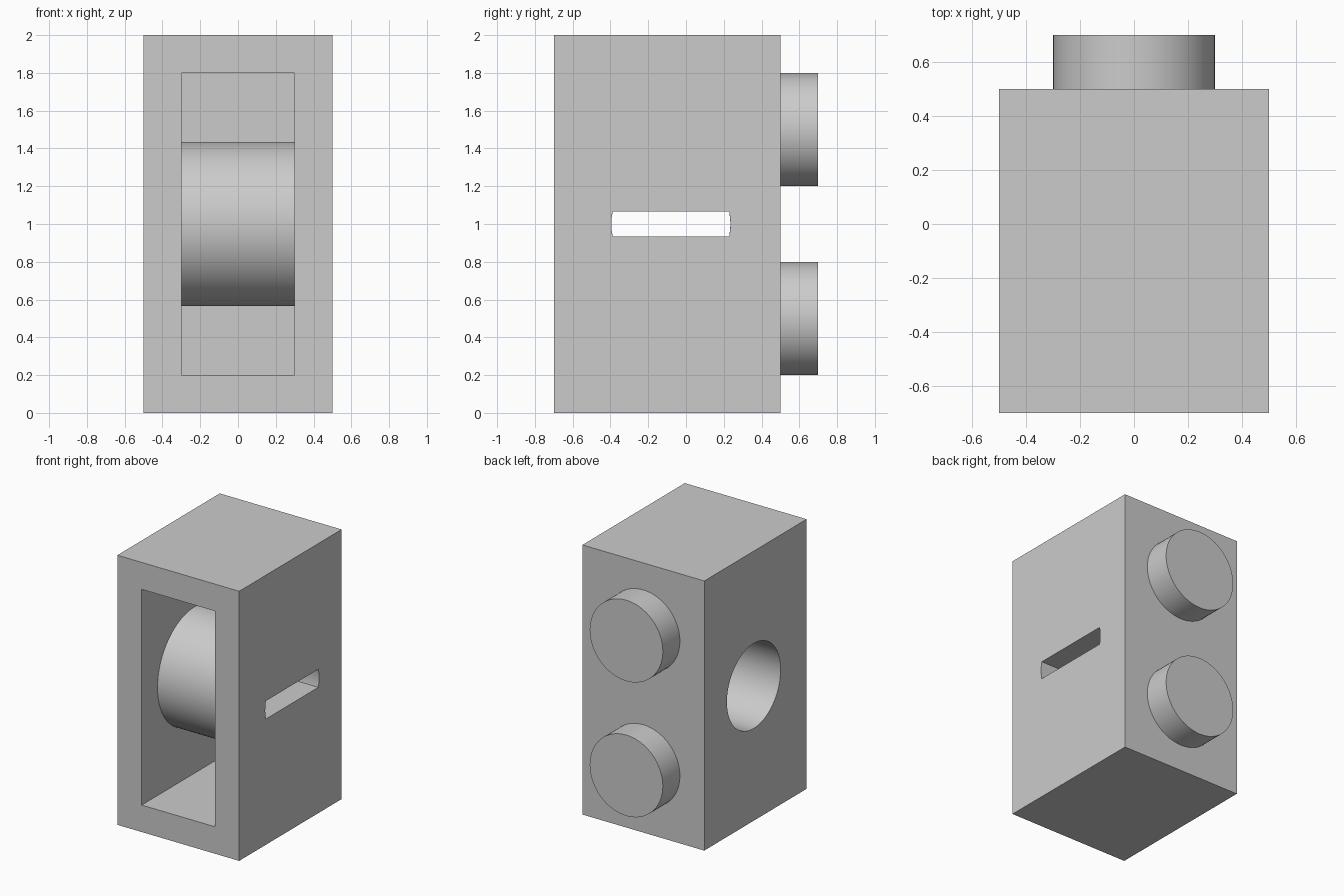
import bpy, bmesh
from math import radians, sin, cos, asin, pi
from mathutils import Matrix

cube = bpy.data.objects.get("Cube")
if cube:
    bpy.data.objects.remove(cube, do_unlink=True)

GREY = (0.6, 0.6, 0.6, 1)
HOLE_Y, HOLE_Z, HOLE_R = -0.08, 1.0, 0.315
TUBE_R = 0.435
SEGMENTS = 64

grey = bpy.data.materials.new("light grey plastic")
grey.use_nodes = True
grey.diffuse_color = GREY
grey.node_tree.nodes["Principled BSDF"].inputs["Base Color"].default_value = GREY


def finish(name, bm):
    bmesh.ops.recalc_face_normals(bm, faces=bm.faces)
    mesh = bpy.data.meshes.new(name)
    bm.to_mesh(mesh)
    bm.free()
    mesh.materials.append(grey)
    obj = bpy.data.objects.new(name, mesh)
    bpy.context.collection.objects.link(obj)
    return obj


def box(name, low, high):
    bm = bmesh.new()
    bmesh.ops.create_cube(bm, size=1)
    for v in bm.verts:
        v.co = [lo if c < 0 else hi for c, lo, hi in zip(v.co, low, high)]
    return finish(name, bm)


def cylinder(name, axis, center, radius, length):
    turn = Matrix.Rotation(pi / 2, 4, "Y" if axis == "X" else "X")
    bm = bmesh.new()
    bmesh.ops.create_cone(bm, cap_ends=True, segments=SEGMENTS, radius1=radius,
                          radius2=radius, depth=length,
                          matrix=Matrix.Translation(center) @ turn)
    return finish(name, bm)


def slot_cutter(half_height, x0, x1):
    """Flat bar whose two ends follow the curve of the round hole."""
    a = asin(half_height / HOLE_R)
    angles = [base + a * t / 4 for base in (0, pi) for t in range(-4, 5)]
    bm = bmesh.new()
    face = bm.faces.new([bm.verts.new((x0, HOLE_Y + HOLE_R * cos(t),
                                       HOLE_Z + HOLE_R * sin(t))) for t in angles])
    extruded = bmesh.ops.extrude_face_region(bm, geom=[face], use_keep_orig=True)
    moved = [g for g in extruded["geom"] if isinstance(g, bmesh.types.BMVert)]
    bmesh.ops.translate(bm, verts=moved, vec=(x1 - x0, 0, 0))
    return finish("slot_cutter", bm)


def combine(target, tool, operation):
    mod = target.modifiers.new(operation, "BOOLEAN")
    mod.operation, mod.solver, mod.object = operation, "EXACT", tool
    bpy.context.view_layer.objects.active = target
    bpy.ops.object.modifier_apply(modifier=mod.name)
    bpy.data.objects.remove(tool, do_unlink=True)


# Brick body, hollow and open at the front
body = box("brick_body", (-0.5, -0.7, 0), (0.5, 0.5, 2))
combine(body, box("cavity", (-0.3, -0.9, 0.2), (0.3, 0.3, 1.8)), "DIFFERENCE")

# Cross tube through the cavity
combine(body, cylinder("tube", "X", (0, HOLE_Y, HOLE_Z), TUBE_R, 0.8), "UNION")

# Round hole from one side, narrow slot through the other
combine(body, cylinder("bore", "X", (-0.2, HOLE_Y, HOLE_Z), HOLE_R, 1.0), "DIFFERENCE")
combine(body, slot_cutter(0.067, 0.2, 0.7), "DIFFERENCE")

# Two round studs on the back
studs = [cylinder(name, "Y", (0, 0.59, z), 0.3, 0.22)
         for name, z in (("lower_stud", 0.5), ("upper_stud", 1.5))]

# Smooth curves with crisp edges
bpy.ops.object.select_all(action="DESELECT")
for obj in [body] + studs:
    obj.select_set(True)
bpy.context.view_layer.objects.active = body
bpy.ops.object.shade_smooth_by_angle(angle=radians(30))
